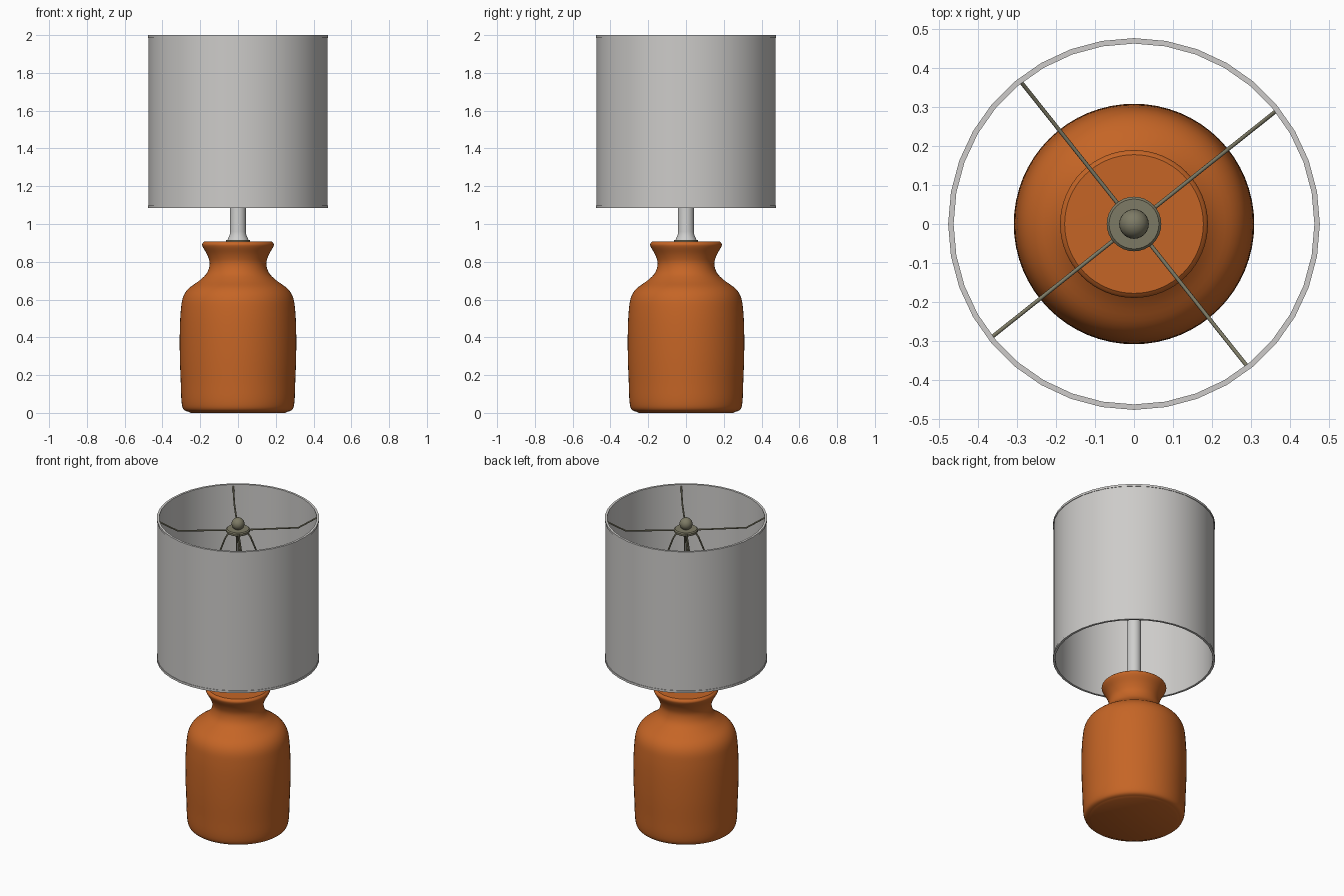
import bpy, bmesh, math
from mathutils import Vector

if "Cube" in bpy.data.objects:
    bpy.data.objects.remove(bpy.data.objects["Cube"])


def material(name, rgb):
    m = bpy.data.materials.new(name)
    m.diffuse_color = (*rgb, 1)
    m.use_nodes = True
    m.node_tree.nodes["Principled BSDF"].inputs["Base Color"].default_value = m.diffuse_color
    return m


ORANGE = material("burnt orange ceramic", (0.56, 0.13, 0.019))
FABRIC = material("pale grey fabric", (0.61, 0.60, 0.585))
SILVER = material("light grey metal", (0.62, 0.62, 0.61))
BRONZE = material("olive grey metal", (0.205, 0.195, 0.13))


def finish(name, bm, mat, angle=40):
    bmesh.ops.remove_doubles(bm, verts=bm.verts, dist=1e-5)
    bmesh.ops.recalc_face_normals(bm, faces=bm.faces)
    me = bpy.data.meshes.new(name)
    bm.to_mesh(me)
    bm.free()
    me.materials.append(mat)
    ob = bpy.data.objects.new(name, me)
    bpy.context.collection.objects.link(ob)
    bpy.ops.object.select_all(action='DESELECT')
    ob.select_set(True)
    bpy.context.view_layer.objects.active = ob
    bpy.ops.object.shade_smooth_by_angle(angle=math.radians(angle))
    return ob


def lathe(name, profile, mat, steps=48, closed=False, angle=40):
    """Spin an (r, z) profile round the z axis."""
    bm = bmesh.new()
    vs = [bm.verts.new((r, 0, z)) for r, z in profile]
    es = [bm.edges.new(p) for p in zip(vs, vs[1:])]
    if closed:
        es.append(bm.edges.new((vs[-1], vs[0])))
    bmesh.ops.spin(bm, geom=vs + es, axis=(0, 0, 1), cent=(0, 0, 0),
                   angle=math.tau, steps=steps, use_duplicate=False)
    return finish(name, bm, mat, angle)


def smooth_profile(pts, n=4):
    """Catmull-Rom through the profile points."""
    p = [Vector(q) for q in pts]
    p = [p[0]] + p + [p[-1]]
    out = []
    for a, b, c, d in zip(p, p[1:], p[2:], p[3:]):
        for i in range(n):
            t = i / n
            out.append(0.5 * (2 * b + (c - a) * t + (2 * a - 5 * b + 4 * c - d) * t * t
                              + (3 * b - a - 3 * c + d) * t ** 3))
    return [tuple(v) for v in out + [p[-1]]]


def wire(name, pts, angle, radius):
    """Round wire through (r, z) points in the vertical plane at an angle."""
    cu = bpy.data.curves.new(name, 'CURVE')
    cu.dimensions = '3D'
    cu.bevel_depth = radius
    cu.bevel_resolution = 2
    cu.use_fill_caps = True
    sp = cu.splines.new('POLY')
    sp.points.add(len(pts) - 1)
    for point, (r, z) in zip(sp.points, pts):
        point.co = (r * math.cos(angle), r * math.sin(angle), z, 1)
    cu.materials.append(BRONZE)
    bpy.context.collection.objects.link(bpy.data.objects.new(name, cu))


# ceramic jug base with a flared lip
body = smooth_profile([
    (0.262, 0.006), (0.288, 0.018), (0.299, 0.06), (0.303, 0.16), (0.308, 0.30),
    (0.308, 0.44), (0.303, 0.54), (0.292, 0.61), (0.262, 0.658), (0.205, 0.70),
    (0.165, 0.74), (0.150, 0.79), (0.162, 0.835), (0.186, 0.878), (0.189, 0.895),
    (0.178, 0.907)])
lathe("ceramic_base", [(0, 0.0), (0.25, 0.0)] + body + [(0, 0.908)], ORANGE, 64)

# stem with its collar and flared foot
lathe("stem_collar", [(0, 0.905), (0.064, 0.905), (0.064, 0.915), (0, 0.915)], BRONZE, 32)
lathe("stem", [(0, 0.914), (0.056, 0.914), (0.053, 0.922), (0.044, 0.94),
               (0.042, 0.96), (0.042, 1.48), (0, 1.48)], SILVER, 32)

# drum shade: hollow wall plus rim bands
lathe("shade", [(0.474, 1.09), (0.474, 1.995), (0.464, 1.995), (0.464, 1.09)],
      FABRIC, 36, True, 30)
for name, z in (("shade_top_rim", 1.986), ("shade_bottom_rim", 1.085)):
    lathe(name, [(0.477, z), (0.477, z + 0.014), (0.463, z + 0.014), (0.463, z)],
          FABRIC, 36, True, 30)

# hub disc and ball finial
lathe("hub_disc", [(0, 1.908), (0.064, 1.908), (0.070, 1.913), (0.070, 1.925),
                   (0.064, 1.931), (0.022, 1.932), (0.020, 1.94), (0, 1.94)], BRONZE, 32)
bm = bmesh.new()
bmesh.ops.create_uvsphere(bm, u_segments=24, v_segments=14, radius=0.038)
bmesh.ops.translate(bm, verts=bm.verts, vec=(0, 0, 1.961))
finish("ball_finial", bm, BRONZE)

# bent spokes to the rim, and the harp wires beneath them
for i in range(4):
    a = math.radians(38.5) + i * math.pi / 2
    wire(f"spoke_{i + 1}", [(0.03, 1.92), (0.355, 1.925), (0.466, 1.988)], a, 0.005)
    wire(f"harp_wire_{i + 1}", [(0.05, 1.912), (0.075, 1.87), (0.105, 1.79), (0.125, 1.70),
                                (0.125, 1.60), (0.10, 1.52), (0.035, 1.46)], a, 0.005)
